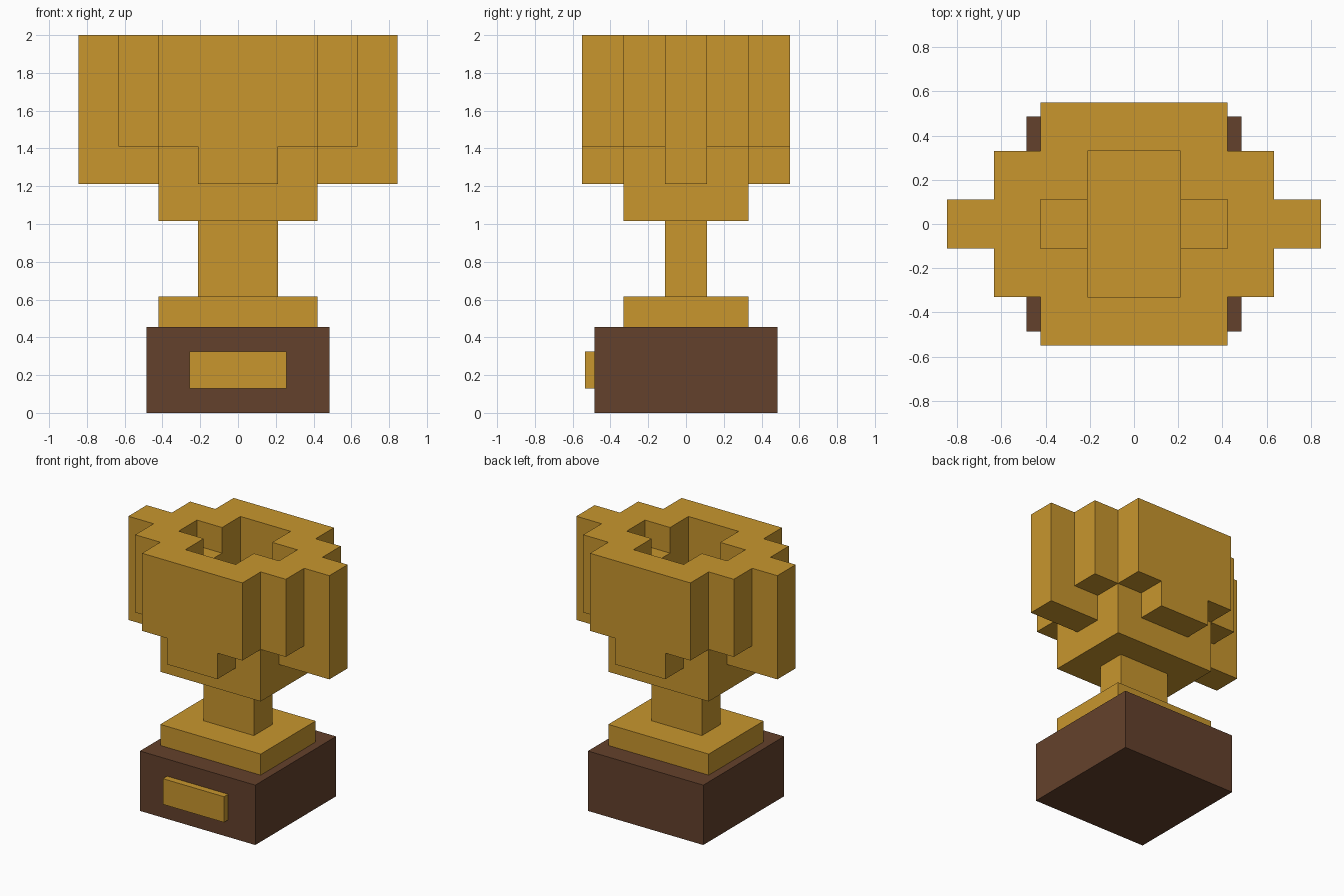
import bpy, bmesh
from itertools import product

if "Cube" in bpy.data.objects:
    bpy.data.objects.remove(bpy.data.objects["Cube"])


def material(name, color):
    m = bpy.data.materials.new(name)
    m.diffuse_color = color
    m.use_nodes = True
    m.node_tree.nodes["Principled BSDF"].inputs["Base Color"].default_value = m.diffuse_color
    return m


GOLD = material("gold", (0.578, 0.305, 0.027, 1))
WOOD = material("dark_wood", (0.127, 0.053, 0.025, 1))


def finish(name, bm, mat):
    mesh = bpy.data.meshes.new(name)
    bmesh.ops.remove_doubles(bm, verts=bm.verts, dist=0.0001)
    bmesh.ops.recalc_face_normals(bm, faces=bm.faces)
    bm.to_mesh(mesh)
    bm.free()
    mesh.materials.append(mat)
    obj = bpy.data.objects.new(name, mesh)
    bpy.context.collection.objects.link(obj)
    return obj


def box(name, lo, hi, mat):
    bm = bmesh.new()
    bmesh.ops.create_cube(bm, size=1)
    for v in bm.verts:
        v.co = [lo[i] if v.co[i] < 0 else hi[i] for i in range(3)]
    return finish(name, bm, mat)


# Plinth, name plate, foot and stem
box("plinth", (-0.485, -0.485, 0), (0.485, 0.485, 0.455), WOOD)
box("name_plate", (-0.257, -0.535, 0.13), (0.257, -0.485, 0.325), GOLD)
box("foot", (-0.422, -0.33, 0.455), (0.422, 0.33, 0.615), GOLD)
box("stem", (-0.211, -0.11, 0.615), (0.211, 0.11, 1.015), GOLD)

# Cup: stepped blocks on a coarse grid, only outer faces are made
XS = [-0.845, -0.633, -0.422, -0.211, 0.211, 0.422, 0.633, 0.845]
YS = [-0.55, -0.33, -0.11, 0.11, 0.33, 0.55]
ZS = [1.015, 1.212, 1.41, 1.61, 1.805, 2.0]
GRID = (XS, YS, ZS)

# Each layer is a union of centred rectangles (half x, half y)
HANDLES = (0.845, 0.11)
LOWER = [(0.422, 0.33), (0.211, 0.55), HANDLES]
BOWL = [(0.422, 0.55), (0.633, 0.33), HANDLES]
SOLID = [[(0.422, 0.33)], LOWER, BOWL, BOWL, BOWL]
HOLLOW = [[], [], [], [(0.211, 0.33)], [(0.211, 0.33), (0.422, 0.11)]]


def filled(cell):
    if any(not 0 <= c < len(g) - 1 for c, g in zip(cell, GRID)):
        return False
    x, y = [abs(g[c] + g[c + 1]) / 2 for c, g in zip(cell[:2], GRID)]

    def inside(rects):
        return any(x < a and y < b for a, b in rects)
    return inside(SOLID[cell[2]]) and not inside(HOLLOW[cell[2]])


bm = bmesh.new()
for cell in product(*(range(len(g) - 1) for g in GRID)):
    if not filled(cell):
        continue
    for axis, side in product(range(3), (0, 1)):
        neighbour = list(cell)
        neighbour[axis] += 2 * side - 1
        if filled(neighbour):
            continue
        corners = []
        for step in ((0, 0), (1, 0), (1, 1), (0, 1)):
            offset = list(step)
            offset.insert(axis, side)
            corners.append([g[c + o] for g, c, o in zip(GRID, cell, offset)])
        if (side == 0) != (axis == 1):
            corners.reverse()
        bm.faces.new([bm.verts.new(p) for p in corners])
finish("cup_with_handles", bm, GOLD)
